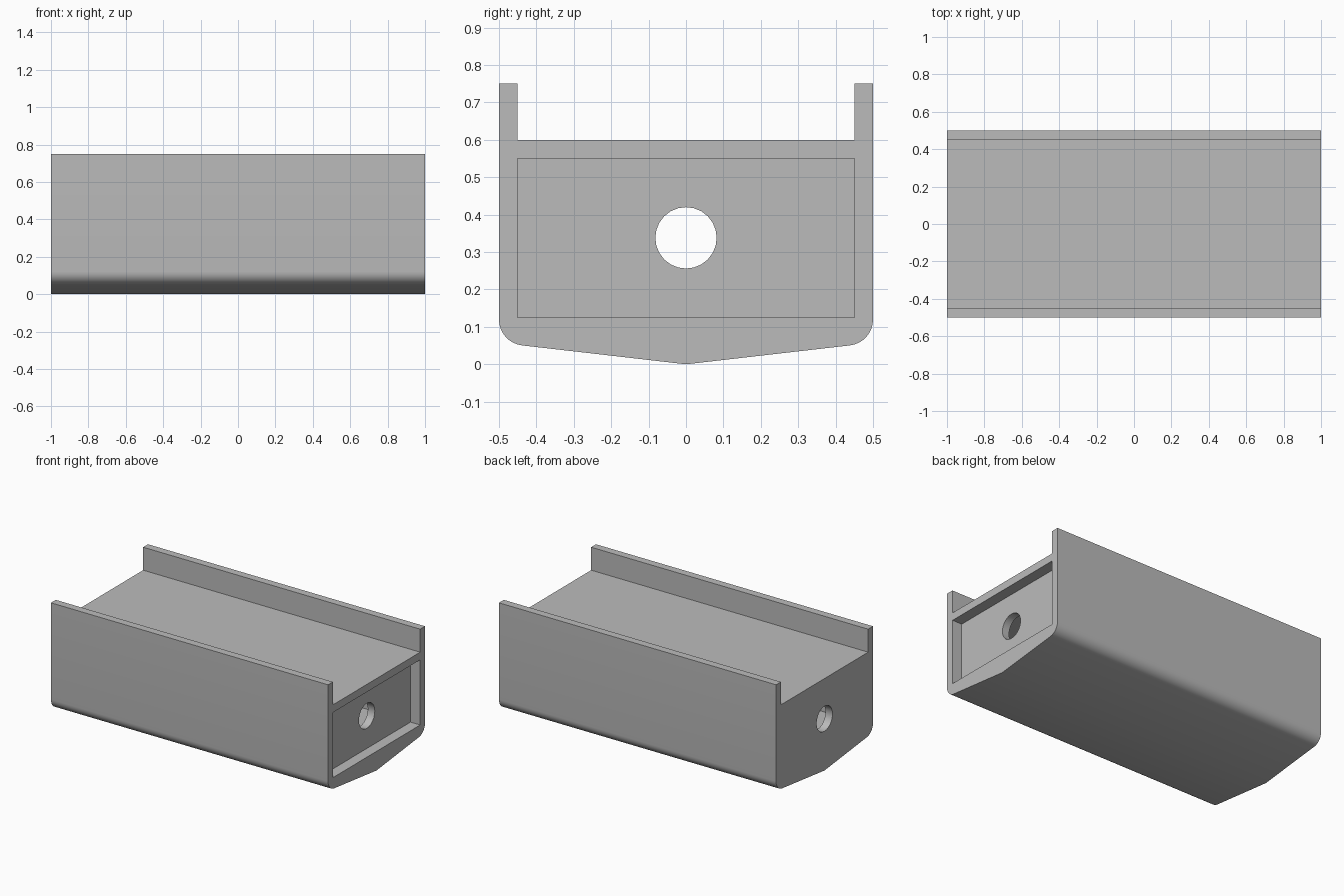
import bpy, bmesh
from math import cos, sin, radians
from mathutils import Matrix

if "Cube" in bpy.data.objects:
    bpy.data.objects.remove(bpy.data.objects["Cube"])

grey = bpy.data.materials.new("plain grey")
grey.use_nodes = True
colour = (0.5, 0.5, 0.5, 1)
grey.diffuse_color = colour
grey.node_tree.nodes["Principled BSDF"].inputs["Base Color"].default_value = colour

HALF = 1.0               # half length
RIM, DECK = 0.75, 0.6    # heights of side rails and deck
FLOOR, CEILING = 0.125, 0.55
INNER, OUTER = 0.45, 0.5
BILGE = 0.07             # corner radius


def add_object(name, bm):
    bmesh.ops.recalc_face_normals(bm, faces=bm.faces)
    mesh = bpy.data.meshes.new(name)
    bm.to_mesh(mesh)
    bm.free()
    mesh.materials.append(grey)
    obj = bpy.data.objects.new(name, mesh)
    bpy.context.collection.objects.link(obj)
    return obj


def block(name, x0, x1):
    """Box with the cavity's cross-section between two stations."""
    bm = bmesh.new()
    size = (x1 - x0, 2 * INNER, CEILING - FLOOR)
    place = Matrix.Translation(((x0 + x1) / 2, 0, (FLOOR + CEILING) / 2))
    bmesh.ops.create_cube(bm, size=1, matrix=place @ Matrix.Diagonal((*size, 1)))
    return add_object(name, bm)


# Hull cross-section: half profile from keel to deck, then mirrored
half = [(OUTER - BILGE + BILGE * cos(radians(a)), 0.12 + BILGE * sin(radians(a)))
        for a in [-83.4 + i * 83.4 / 8 for i in range(9)]]
half += [(OUTER, RIM), (INNER, RIM), (INNER, DECK)]
profile = [(0, 0)] + half + [(-y, z) for y, z in reversed(half)]

# Solid hull extruded along its length
bm = bmesh.new()
end = bm.faces.new([bm.verts.new((-HALF, y, z)) for y, z in profile])
swept = bmesh.ops.extrude_face_region(bm, geom=[end], use_keep_orig=True)
moved = [v for v in swept["geom"] if isinstance(v, bmesh.types.BMVert)]
bmesh.ops.translate(bm, verts=moved, vec=(2 * HALF, 0, 0))
hull = add_object("hull", bm)

# Inner chamber, end recess and the round opening through both end walls
bm = bmesh.new()
bmesh.ops.create_cone(bm, cap_ends=True, segments=24, radius1=0.082, radius2=0.082,
                      depth=2.4, matrix=Matrix.Translation((0, 0, 0.338))
                      @ Matrix.Rotation(radians(90), 4, "Y"))
cutters = [block("chamber_cutter", -0.95, 0.88),
           block("recess_cutter", 0.93, 1.1),
           add_object("hole_cutter", bm)]

bpy.context.view_layer.objects.active = hull
hull.select_set(True)
for cutter in cutters:
    cutter.hide_render = True
    cut = hull.modifiers.new(cutter.name, "BOOLEAN")
    cut.operation = "DIFFERENCE"
    cut.solver = "EXACT"
    cut.object = cutter
    bpy.ops.object.modifier_apply(modifier=cut.name)
    bpy.data.objects.remove(cutter)

bpy.ops.object.shade_smooth_by_angle(angle=radians(30))
